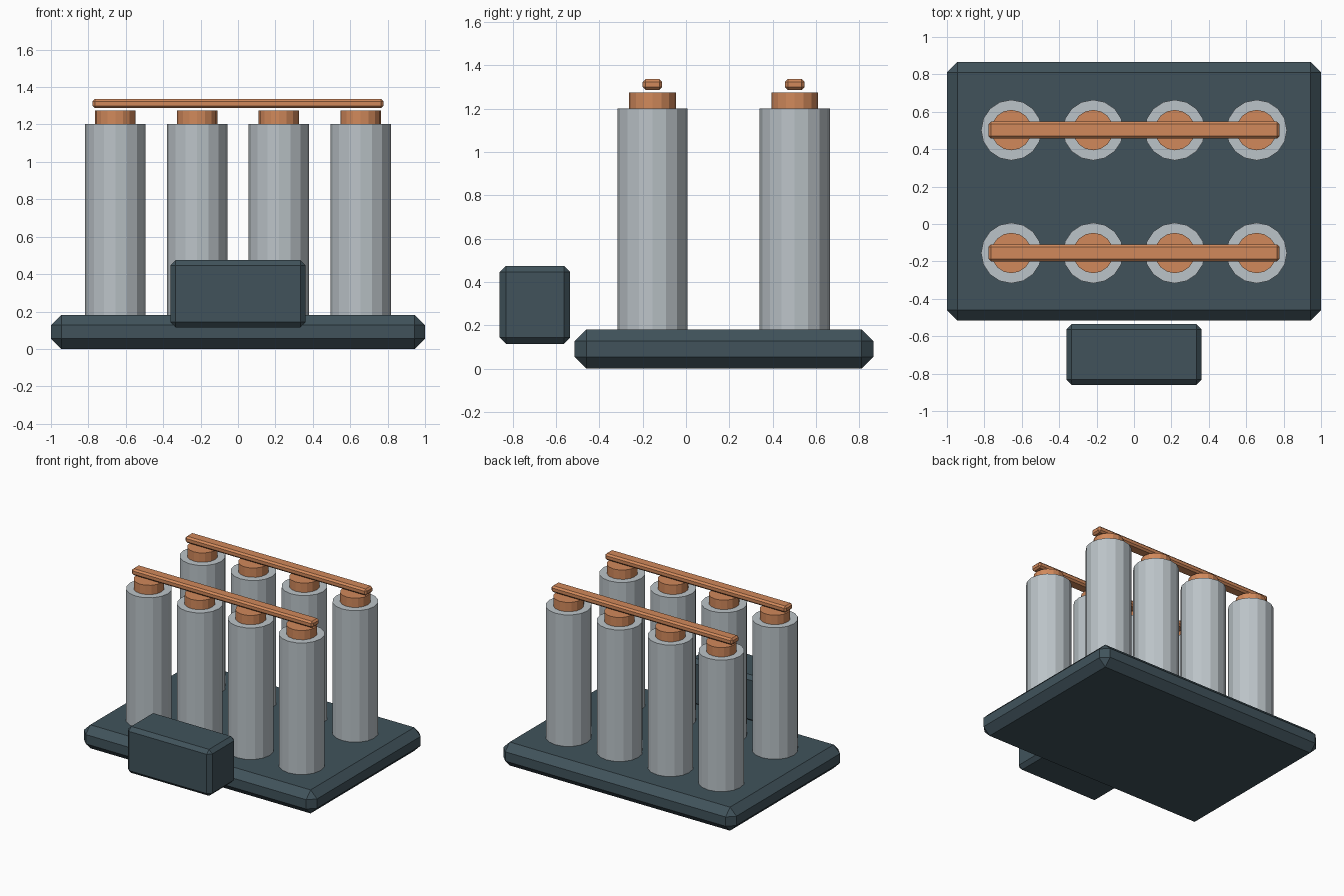
import bpy
import bmesh
from mathutils import Vector

old = bpy.data.objects.get("Cube")
if old:
    bpy.data.objects.remove(old, do_unlink=True)


def material(name, rgb):
    mat = bpy.data.materials.new(name)
    mat.use_nodes = True
    colour = (*rgb, 1.0)
    mat.diffuse_color = colour
    mat.node_tree.nodes["Principled BSDF"].inputs["Base Color"].default_value = colour
    return mat


slate = material("dark slate", (0.052, 0.086, 0.105))
steel = material("pale steel", (0.50, 0.55, 0.58))
copper = material("copper", (0.64, 0.25, 0.105))


def finish(name, bm, mat, location):
    mesh = bpy.data.meshes.new(name)
    bm.to_mesh(mesh)
    bm.free()
    mesh.materials.append(mat)
    obj = bpy.data.objects.new(name, mesh)
    obj.location = location
    bpy.context.collection.objects.link(obj)
    return obj


def chamfered_box(name, low, high, chamfer, mat):
    low, high = Vector(low), Vector(high)
    bm = bmesh.new()
    bmesh.ops.create_cube(bm, size=1)
    bmesh.ops.scale(bm, vec=high - low, verts=bm.verts)
    obj = finish(name, bm, mat, (low + high) / 2)
    bevel = obj.modifiers.new("chamfer", 'BEVEL')
    bevel.width = chamfer
    bevel.segments = 1
    return obj


def cylinder(name, x, y, bottom, top, radius, mat):
    bm = bmesh.new()
    bmesh.ops.create_cone(bm, cap_ends=True, segments=16, radius1=radius,
                          radius2=radius, depth=top - bottom)
    return finish(name, bm, mat, (x, y, (bottom + top) / 2))


# Base slab and the separate control box in front of it
chamfered_box("base_slab", (-1, -0.515, 0), (1, 0.865, 0.182), 0.055, slate)
chamfered_box("control_box", (-0.362, -0.86, 0.115), (0.362, -0.535, 0.475), 0.028, slate)

# Two rows of capped cells, each row joined by a bus bar
for row, y in (("front", -0.155), ("back", 0.502)):
    for i in range(4):
        x = (i - 1.5) * 0.437
        cylinder(f"{row}_cell_{i + 1}", x, y, 0.17, 1.202, 0.162, steel)
        cylinder(f"{row}_terminal_{i + 1}", x, y, 1.19, 1.274, 0.108, copper)
    chamfered_box(f"{row}_bus_bar", (-0.778, y - 0.045, 1.287),
                  (0.778, y + 0.045, 1.337), 0.013, copper)
